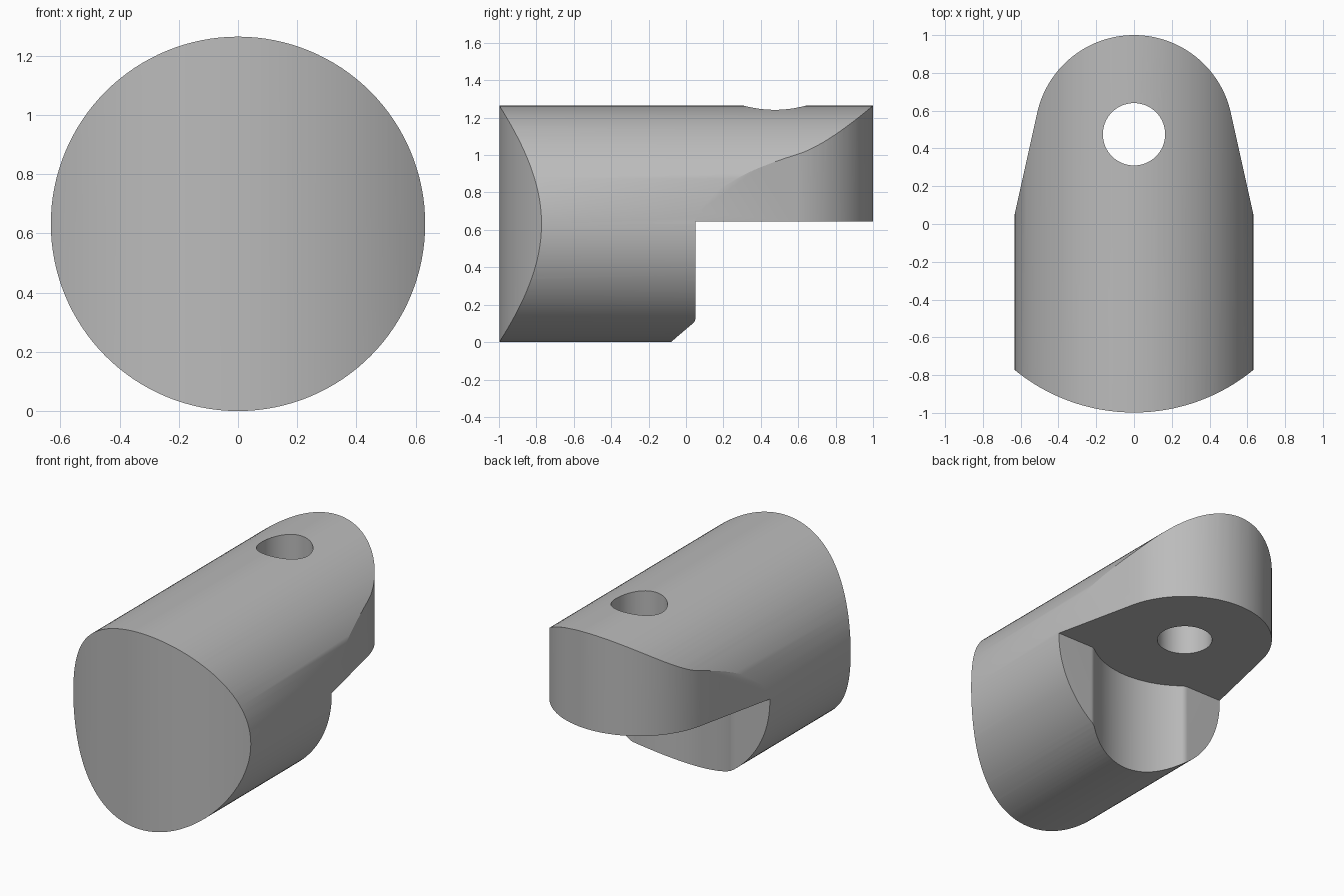
import bpy, bmesh
from math import sin, cos, acos, atan2, hypot, sqrt, pi, radians
from mathutils import Matrix

cube = bpy.data.objects.get("Cube")
if cube:
    bpy.data.objects.remove(cube, do_unlink=True)

RADIUS = 0.632      # main barrel
EYE_Y = 0.475       # centre of the rounded lug and its hole
LUG_R = 0.525
RELIEF_R = 0.555    # clearance under the lug
STEP_Y, STEP_Z = 0.05, 0.645
FACE_R = 0.998      # bowed front face

grey = bpy.data.materials.new("plain grey")
grey.use_nodes = True
colour = (0.5, 0.5, 0.5, 1)
grey.diffuse_color = colour
grey.node_tree.nodes["Principled BSDF"].inputs["Base Color"].default_value = colour


def arc(cx, cy, r, a0, a1, n):
    return [(cx + r * cos(a0 + (a1 - a0) * i / n),
             cy + r * sin(a0 + (a1 - a0) * i / n)) for i in range(n + 1)]


def finish(name, bm):
    bmesh.ops.recalc_face_normals(bm, faces=bm.faces)
    mesh = bpy.data.meshes.new(name)
    bm.to_mesh(mesh)
    bm.free()
    mesh.materials.append(grey)
    obj = bpy.data.objects.new(name, mesh)
    bpy.context.collection.objects.link(obj)
    return obj


def prism(name, outline, z0, z1):
    bm = bmesh.new()
    face = bm.faces.new([bm.verts.new((x, y, z0)) for x, y in outline])
    top = bmesh.ops.extrude_face_region(bm, geom=[face])["geom"]
    verts = [v for v in top if isinstance(v, bmesh.types.BMVert)]
    bmesh.ops.translate(bm, verts=verts, vec=(0, 0, z1 - z0))
    return finish(name, bm)


# Round barrel lying along y
bm = bmesh.new()
bmesh.ops.create_cone(bm, cap_ends=True, segments=128, radius1=RADIUS,
                      radius2=RADIUS, depth=2.6,
                      matrix=Matrix.Translation((0, 0, RADIUS)) @ Matrix.Rotation(pi / 2, 4, 'X'))
body = finish("pivot_block", bm)

# Plan outline: rounded lug, tangent flanks, bowed front
dx, dy = RADIUS, STEP_Y - EYE_Y
tangent = atan2(dy, dx) + acos(LUG_R / hypot(dx, dy))
tx, ty = LUG_R * cos(tangent), EYE_Y + LUG_R * sin(tangent)
wide_x, wide_y = dx + 0.3 * (dx - tx), STEP_Y + 0.3 * (STEP_Y - ty)
front = acos(wide_x / FACE_R)
plan = arc(0, EYE_Y, LUG_R, tangent, pi - tangent, 64)
plan += [(-wide_x, wide_y)]
plan += arc(0, 0, FACE_R, pi + front, 2 * pi - front, 64)
plan += [(wide_x, wide_y)]
plan_cutter = prism("plan_cutter", plan, -0.3, 1.6)

# Step under the lug: flat shoulders, filleted into a concave relief
fillet = 0.06
fy = STEP_Y - fillet
fx = sqrt((RELIEF_R + fillet) ** 2 - (EYE_Y - fy) ** 2)
lean = atan2(EYE_Y - fy, fx)
step = [(-1, 1.3), (-1, STEP_Y)]
step += arc(-fx, fy, fillet, pi / 2, lean, 8)
step += arc(0, EYE_Y, RELIEF_R, pi + lean, 2 * pi - lean, 48)[1:-1]
step += arc(fx, fy, fillet, pi - lean, pi / 2, 8)
step += [(1, STEP_Y), (1, 1.3)]
step_cutter = prism("step_cutter", step, -0.3, STEP_Z)

# Pin hole
hole_cutter = prism("hole_cutter", arc(0, EYE_Y, 0.165, 0, 2 * pi, 64)[:-1], 0.3, 1.6)

for cutter, mode in ((plan_cutter, 'INTERSECT'), (step_cutter, 'DIFFERENCE'),
                     (hole_cutter, 'DIFFERENCE')):
    mod = body.modifiers.new(cutter.name, 'BOOLEAN')
    mod.operation, mod.object, mod.solver = mode, cutter, 'EXACT'

# Apply the cuts and drop the cutters
bpy.context.view_layer.update()
result = bpy.data.meshes.new_from_object(
    body.evaluated_get(bpy.context.evaluated_depsgraph_get()))
body.modifiers.clear()
body.data = result
result.name = "pivot_block"
result.materials.clear()
result.materials.append(grey)
for cutter in (plan_cutter, step_cutter, hole_cutter):
    bpy.data.objects.remove(cutter, do_unlink=True)

# Smooth curved walls, keep cut edges crisp
bpy.ops.object.select_all(action='DESELECT')
body.select_set(True)
bpy.context.view_layer.objects.active = body
bpy.ops.object.shade_smooth_by_angle(angle=radians(25))
